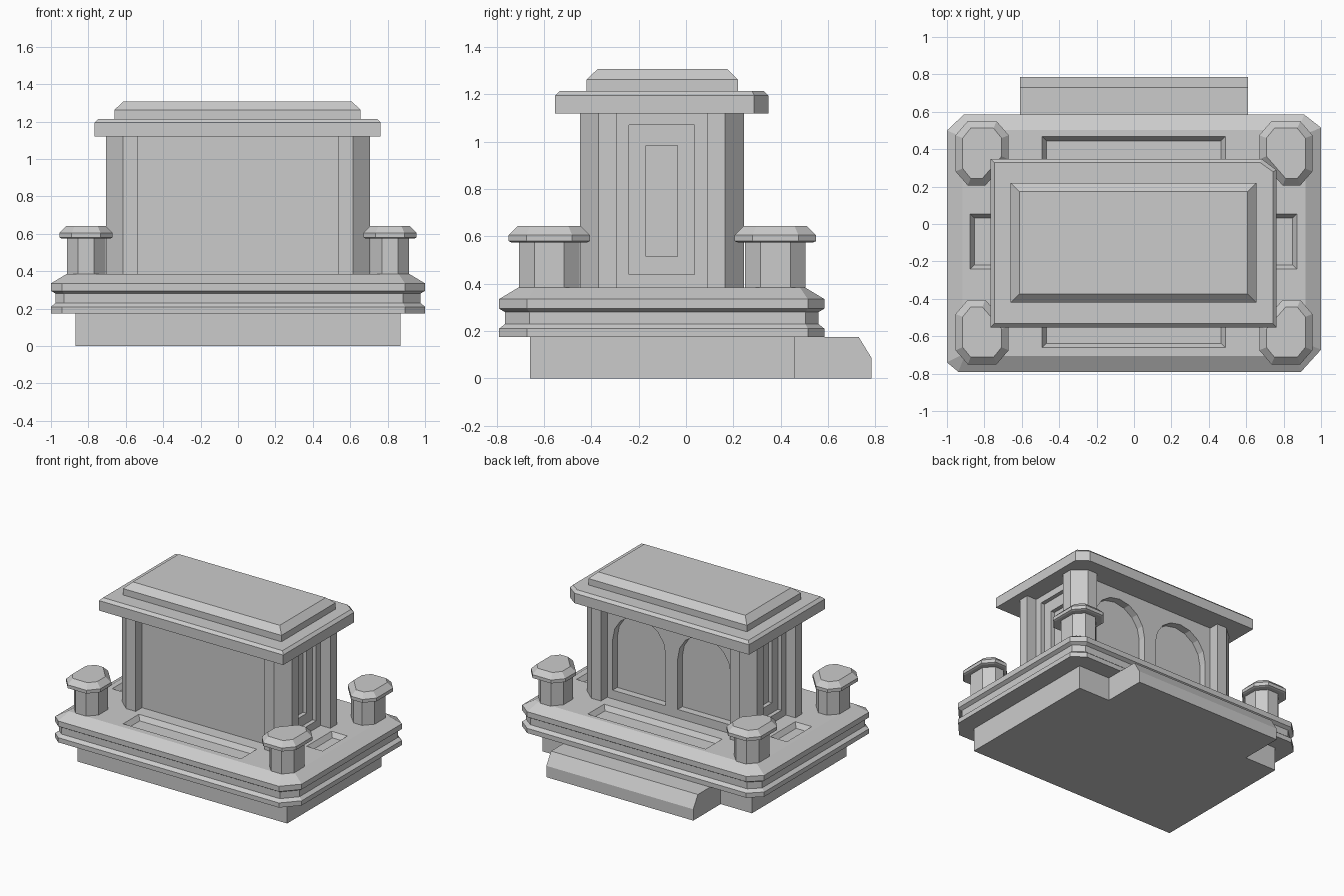
import bpy, bmesh
from math import pi, sin, cos
from mathutils import Vector

if "Cube" in bpy.data.objects:
    bpy.data.objects.remove(bpy.data.objects["Cube"])


def make(name, bm):
    bmesh.ops.recalc_face_normals(bm, faces=bm.faces)
    me = bpy.data.meshes.new(name)
    bm.to_mesh(me)
    bm.free()
    ob = bpy.data.objects.new(name, me)
    bpy.context.collection.objects.link(ob)
    return ob


def outline(x0, x1, y0, y1, cuts, inset):
    """Rectangle with cut corners (fl, fr, br, bl), each cut = (dx, dy)."""
    x0, x1, y0, y1 = x0 + inset, x1 - inset, y0 + inset, y1 - inset
    spec = [(x0, y0, 1, 1, 0), (x1, y0, -1, 1, 1), (x1, y1, -1, -1, 0), (x0, y1, 1, -1, 1)]
    pts = []
    for (x, y, sx, sy, x_first), (dx, dy) in zip(spec, cuts):
        if dx == 0:
            pts.append((x, y))
            continue
        dx, dy = max(dx - 0.586 * inset, 0.01), max(dy - 0.586 * inset, 0.01)
        pair = [(x, y + sy * dy), (x + sx * dx, y)]
        pts += pair[::-1] if x_first else pair
    return pts


def stack(name, box, cuts, profile):
    """Loft a cut-corner rectangle through (inset, z) levels."""
    bm = bmesh.new()
    rings = [[bm.verts.new((x, y, z)) for x, y in outline(*box, cuts, i)] for i, z in profile]
    n = len(rings[0])
    for a, b in zip(rings, rings[1:]):
        for k in range(n):
            bm.faces.new((a[k], a[(k + 1) % n], b[(k + 1) % n], b[k]))
    bm.faces.new(rings[0][::-1])
    bm.faces.new(rings[-1])
    return make(name, bm)


def prism(name, pts, offset):
    """Extrude a flat 3D polygon along an offset."""
    bm = bmesh.new()
    f = bm.faces.new([bm.verts.new(p) for p in pts])
    r = bmesh.ops.extrude_face_region(bm, geom=[f])
    bmesh.ops.translate(bm, verts=[v for v in r["geom"] if isinstance(v, bmesh.types.BMVert)],
                        vec=Vector(offset))
    return make(name, bm)


def carve(ob, cutter):
    m = ob.modifiers.new("cut", "BOOLEAN")
    m.operation, m.solver, m.object = "DIFFERENCE", "EXACT", cutter
    bpy.context.view_layer.objects.active = ob
    bpy.ops.object.modifier_apply(modifier=m.name)
    bpy.data.objects.remove(cutter)


SHARP = [(0, 0)] * 4

# Foundation block and rear step
stack("foundation", (-0.87, 0.87, -0.66, 0.46), SHARP, [(0, 0), (0, 0.18)])
prism("rear_step", [(-0.61, 0.44, 0), (-0.61, 0.785, 0), (-0.61, 0.785, 0.085),
                    (-0.61, 0.73, 0.175), (-0.61, 0.44, 0.175)], (1.22, 0, 0))

# Moulded plinth with unevenly cut corners
plinth = stack("plinth", (-1, 1, -0.79, 0.585),
               [(0.06, 0.05), (0.107, 0.118), (0.09, 0.07), (0.09, 0.085)],
               [(0, 0.175), (0, 0.21), (0.025, 0.23), (0.025, 0.28),
                (0, 0.295), (0, 0.335), (0.083, 0.385)])

# Shallow sunken beds around the shrine
for box in [(-0.49, 0.487, -0.66, -0.475), (-0.49, 0.487, 0.275, 0.467),
            (0.74, 0.87, -0.24, 0.053), (-0.875, -0.74, -0.24, 0.053)]:
    carve(plinth, stack("bed_cutter", box, SHARP, [(0.022, 0.35), (-0.006, 0.392)]))

# Corner posts with bevelled caps, larger cut on the inward corner
for sx, side in ((-1, "left"), (1, "right")):
    for cy, end in ((-0.578, "front"), (0.378, "back")):
        cx = 0.812 * sx
        inner = {(-1, "front"): 2, (1, "front"): 3, (1, "back"): 0, (-1, "back"): 1}[(sx, end)]
        post_cuts = [(0.06, 0.065)] * 4
        cap_cuts = [(0.065, 0.075)] * 4
        post_cuts[inner], cap_cuts[inner] = (0.075, 0.08), (0.125, 0.14)
        stack(f"post_{end}_{side}", (cx - 0.103, cx + 0.103, cy - 0.128, cy + 0.128),
              post_cuts, [(0, 0.38), (0, 0.58)])
        stack(f"post_cap_{end}_{side}", (cx - 0.142, cx + 0.142, cy - 0.172, cy + 0.172),
              cap_cuts, [(0.012, 0.575), (0, 0.58), (0, 0.605), (0.038, 0.643)])

# Main chamber
chamber = stack("chamber", (-0.625, 0.625, -0.375, 0.17), SHARP, [(0, 0.38), (0, 1.125)])

# Stepped panels on both ends
for s in (-1, 1):
    for y0, y1, z0, z1, d in ((-0.24, 0.035, 0.44, 1.07, 0.03), (-0.17, -0.035, 0.515, 0.985, 0.06)):
        x = s * (0.625 - d)
        carve(chamber, prism("panel_cutter", [(x, y0, z0), (x, y1, z0), (x, y1, z1), (x, y0, z1)],
                             (s * 0.2, 0, 0)))

# Twin arched niches at the back
for cx in (-0.27, 0.27):
    arch = [(cx - 0.22, 0.115, 0.45), (cx + 0.22, 0.115, 0.45)]
    arch += [(cx + 0.22 * cos(pi * k / 8), 0.115, 0.83 + 0.22 * sin(pi * k / 8)) for k in range(9)]
    carve(chamber, prism("niche_cutter", arch, (0, 0.2, 0)))

# Corner pilasters with a wide outer chamfer
for sx in (-1, 1):
    for sy in (-1, 1):
        plan = [(0.535, 0.19), (0.705, 0.19), (0.705, 0.267), (0.615, 0.347), (0.535, 0.347)]
        prism("pilaster", [(sx * x, -0.102 + sy * y, 0.38) for x, y in plan], (0, 0, 0.745))

# Cornice slab with one clipped corner, then the roof block
stack("cornice", (-0.767, 0.763, -0.553, 0.348), [(0, 0), (0, 0), (0.08, 0.06), (0, 0)],
      [(0, 1.12), (0, 1.195), (0.02, 1.215)])
stack("roof_block", (-0.66, 0.655, -0.42, 0.22), SHARP, [(0, 1.21), (0, 1.263), (0.047, 1.308)])
